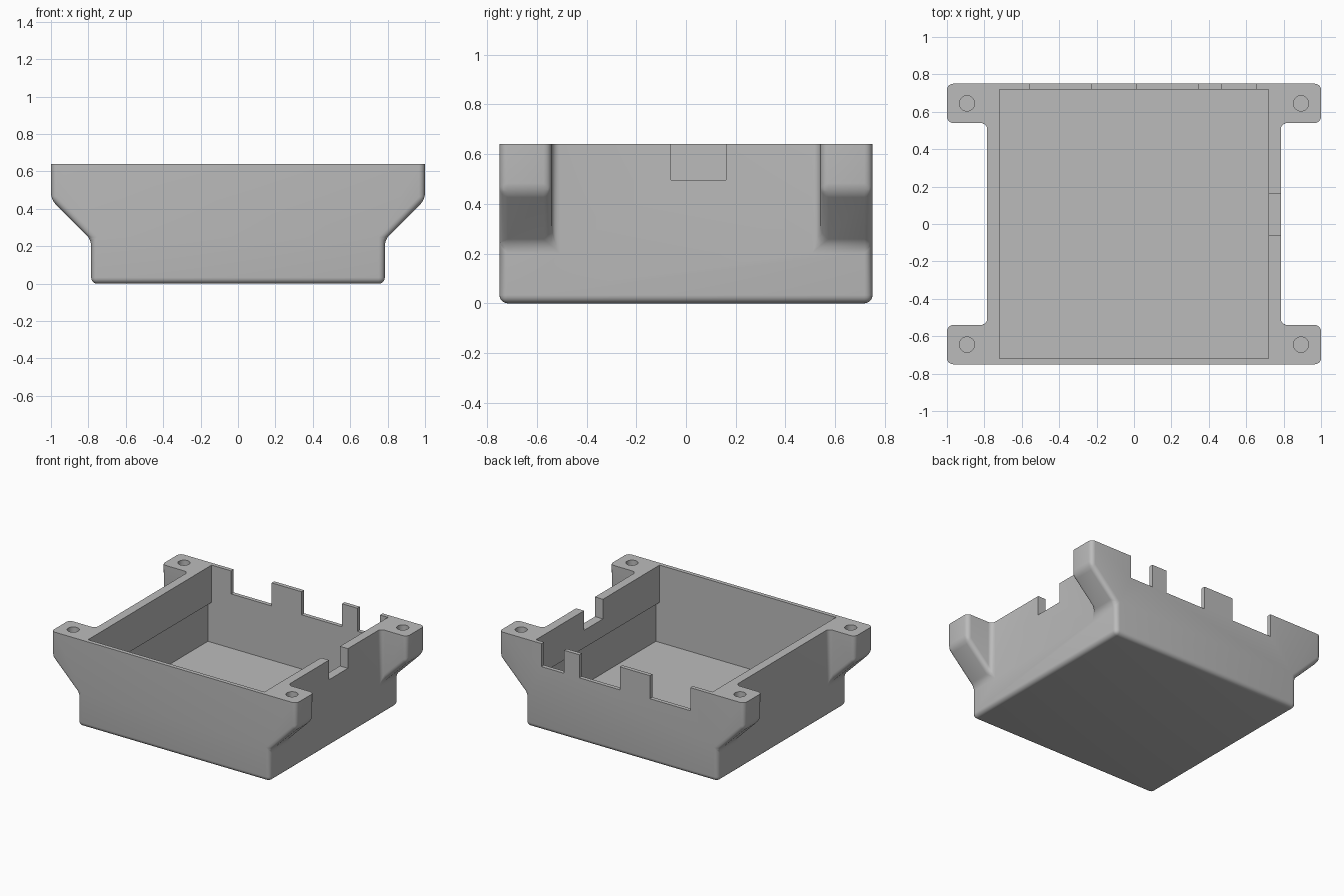
import bpy, bmesh, math
from mathutils import Matrix, Vector

if "Cube" in bpy.data.objects:
    bpy.data.objects.remove(bpy.data.objects["Cube"], do_unlink=True)

TOP, BODY, EAR_Y = 0.64, 0.785, 0.54

grey = bpy.data.materials.new("plain grey")
grey.use_nodes = True
grey.diffuse_color = (0.5, 0.5, 0.5, 1)
grey.node_tree.nodes["Principled BSDF"].inputs["Base Color"].default_value = (0.5, 0.5, 0.5, 1)


def add_object(name, bm):
    mesh = bpy.data.meshes.new(name)
    bm.to_mesh(mesh)
    bm.free()
    mesh.materials.append(grey)
    obj = bpy.data.objects.new(name, mesh)
    bpy.context.collection.objects.link(obj)
    return obj


def cut(target, bm):
    """Subtract a bmesh solid from the target and discard the cutter."""
    cutter = add_object("cutter", bm)
    cutter.hide_render = True
    mod = target.modifiers.new("cut", 'BOOLEAN')
    mod.operation = 'DIFFERENCE'
    mod.solver = 'EXACT'
    mod.object = cutter
    bpy.context.view_layer.objects.active = target
    bpy.ops.object.modifier_apply(modifier=mod.name)
    bpy.data.objects.remove(cutter, do_unlink=True)


def cut_box(target, lo, hi):
    lo, hi = Vector(lo), Vector(hi)
    bm = bmesh.new()
    bmesh.ops.create_cube(bm, size=1, matrix=Matrix.Translation((lo + hi) / 2)
                          @ Matrix.Diagonal((*(hi - lo), 1)))
    cut(target, bm)


def cut_hole(target, x, y, radius, depth):
    bm = bmesh.new()
    bmesh.ops.create_cone(bm, cap_ends=True, segments=32, radius1=radius, radius2=radius,
                          depth=depth * 2, matrix=Matrix.Translation((x, y, TOP)))
    cut(target, bm)


# Outer body: end profile with sloped mounting ears, plain box between them
half = [(BODY, 0), (BODY, 0.235), (1, 0.45), (1, TOP), (BODY, TOP)]
outline = half + [(-x, z) for x, z in reversed(half)]
bm = bmesh.new()
rings = [[bm.verts.new((x, y, z)) for x, z in outline] for y in (-0.75, -EAR_Y, EAR_Y, 0.75)]
ear_loop, box_loop = list(range(10)), [0, 1, 4, 5, 8, 9]
for j, loop in enumerate((ear_loop, box_loop, ear_loop)):
    for a, b in zip(loop, loop[1:] + loop[:1]):
        bm.faces.new((rings[j][a], rings[j][b], rings[j + 1][b], rings[j + 1][a]))
for ring in (rings[0], rings[3]):
    bm.faces.new(ring)
for ring in rings[1:3]:
    bm.faces.new(ring[1:5])
    bm.faces.new(ring[5:9])
bmesh.ops.recalc_face_normals(bm, faces=bm.faces)
bmesh.ops.dissolve_limit(bm, angle_limit=0.02, verts=bm.verts, edges=bm.edges)

# Round every edge except the flat rim
soft = [e for e in bm.edges if min(v.co.z for v in e.verts) < TOP - 0.01]
bmesh.ops.bevel(bm, geom=soft, offset=0.033, segments=5, profile=0.5,
                affect='EDGES', clamp_overlap=True)
tray = add_object("enclosure_tray", bm)

# Inner cavity, wider below a small overhang on both sides
cut_box(tray, (-0.72, -0.72, 0.07), (0.72, 0.72, 0.8))
cut_box(tray, (-0.75, -0.72, 0.07), (0.75, 0.72, 0.365))

# Connector notches in the back wall and one side wall
for x0, x1 in ((-0.56, -0.23), (0.015, 0.345), (0.47, 0.655)):
    cut_box(tray, (x0, 0.7, 0.47), (x1, 0.8, 0.8))
cut_box(tray, (0.7, -0.06, 0.495), (0.83, 0.16, 0.8))

# Screw holes in the four ears
for sx in (-1, 1):
    for sy in (-1, 1):
        cut_hole(tray, sx * 0.893, sy * 0.645, 0.041, 0.18)

# Smooth shading on the rounded edges only
bpy.ops.object.select_all(action='DESELECT')
tray.select_set(True)
bpy.context.view_layer.objects.active = tray
bpy.ops.object.shade_smooth_by_angle(angle=math.radians(30))
